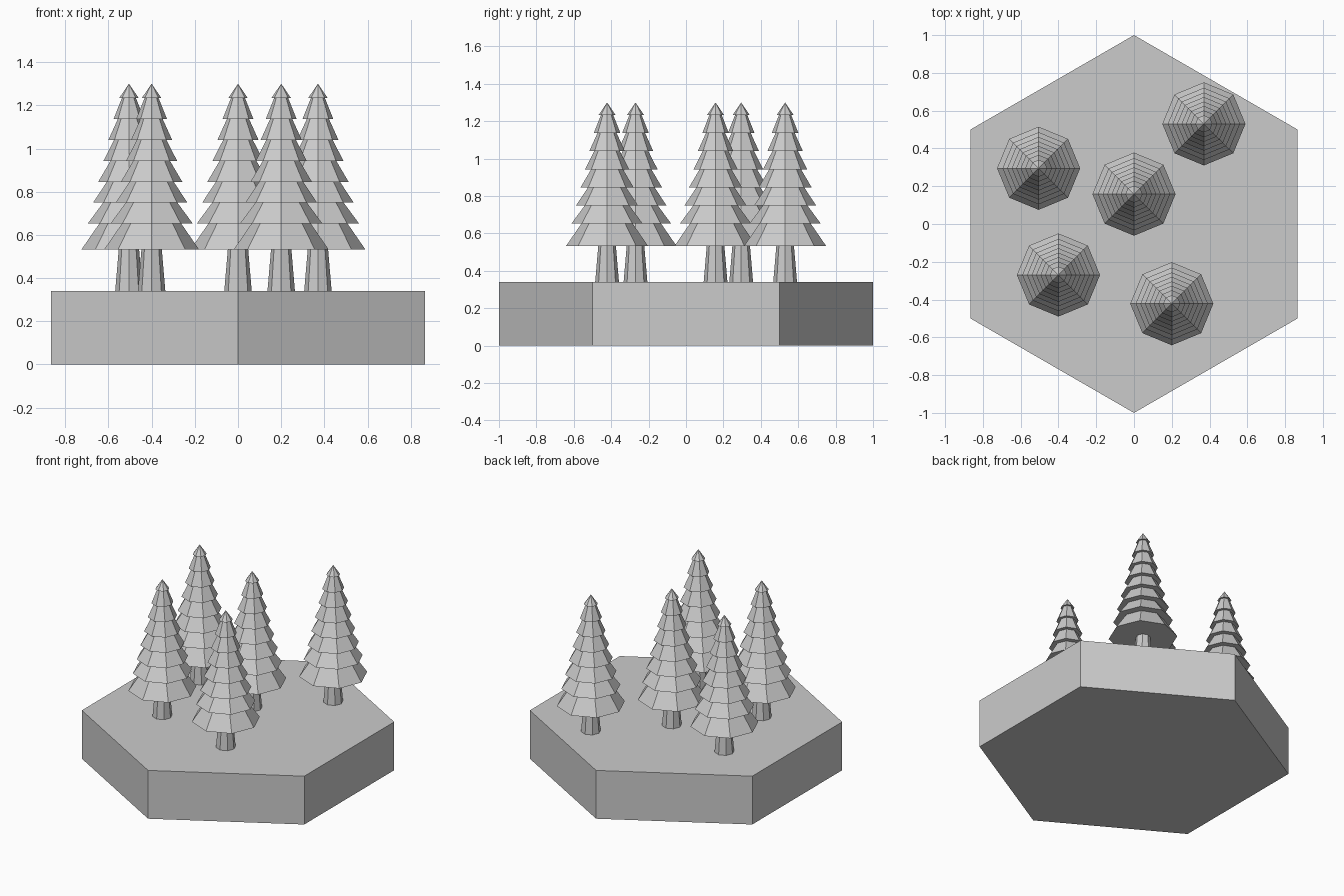
import bpy, bmesh
from math import cos, sin, pi

if "Cube" in bpy.data.objects:
    bpy.data.objects.remove(bpy.data.objects["Cube"])


def lathe(name, profile, sides, loc=(0, 0), turn=0.0):
    """Closed faceted solid from (radius, z) points; radius 0 makes a tip."""
    bm = bmesh.new()
    rings = []
    for r, z in profile:
        if r == 0:
            rings.append([bm.verts.new((0, 0, z))] * sides)
        else:
            rings.append([bm.verts.new((r * cos(turn + 2 * pi * i / sides),
                                        r * sin(turn + 2 * pi * i / sides), z))
                          for i in range(sides)])
    for a, b in zip(rings, rings[1:]):
        for i in range(sides):
            j = (i + 1) % sides
            quad = list(dict.fromkeys((a[i], a[j], b[j], b[i])))
            bm.faces.new(quad)
    for ring in (rings[0], rings[-1]):
        if len(set(ring)) > 2:
            bm.faces.new(ring)
    bmesh.ops.recalc_face_normals(bm, faces=bm.faces)
    mesh = bpy.data.meshes.new(name)
    bm.to_mesh(mesh)
    bm.free()
    obj = bpy.data.objects.new(name, mesh)
    obj.location = (*loc, 0)
    bpy.context.collection.objects.link(obj)
    return obj


# Hexagonal ground tile
lathe("hex_base", [(1, 0), (1, 0.34)], 6, turn=pi / 2)

# Stepped foliage profile: each tier flares out, then steps in under the next
tier_z = [0.532] + [0.652 + 0.097 * i for i in range(7)]
tier_r = [0.22, 0.191, 0.166, 0.142, 0.118, 0.095, 0.071, 0.045]
foliage = []
for i, (r, z) in enumerate(zip(tier_r, tier_z)):
    foliage.append((r, z))
    if i < 7:
        foliage.append((tier_r[i + 1] * 0.72, tier_z[i + 1]))
foliage.append((0, 1.3))

# Five fir trees
spots = [(0.37, 0.53), (-0.505, 0.295), (0, 0.158), (-0.4, -0.27), (0.2, -0.422)]
for n, spot in enumerate(spots, 1):
    lathe(f"tree_trunk_{n}", [(0.064, 0.335), (0.047, 0.535)], 8, spot)
    lathe(f"tree_foliage_{n}", foliage, 8, spot)
